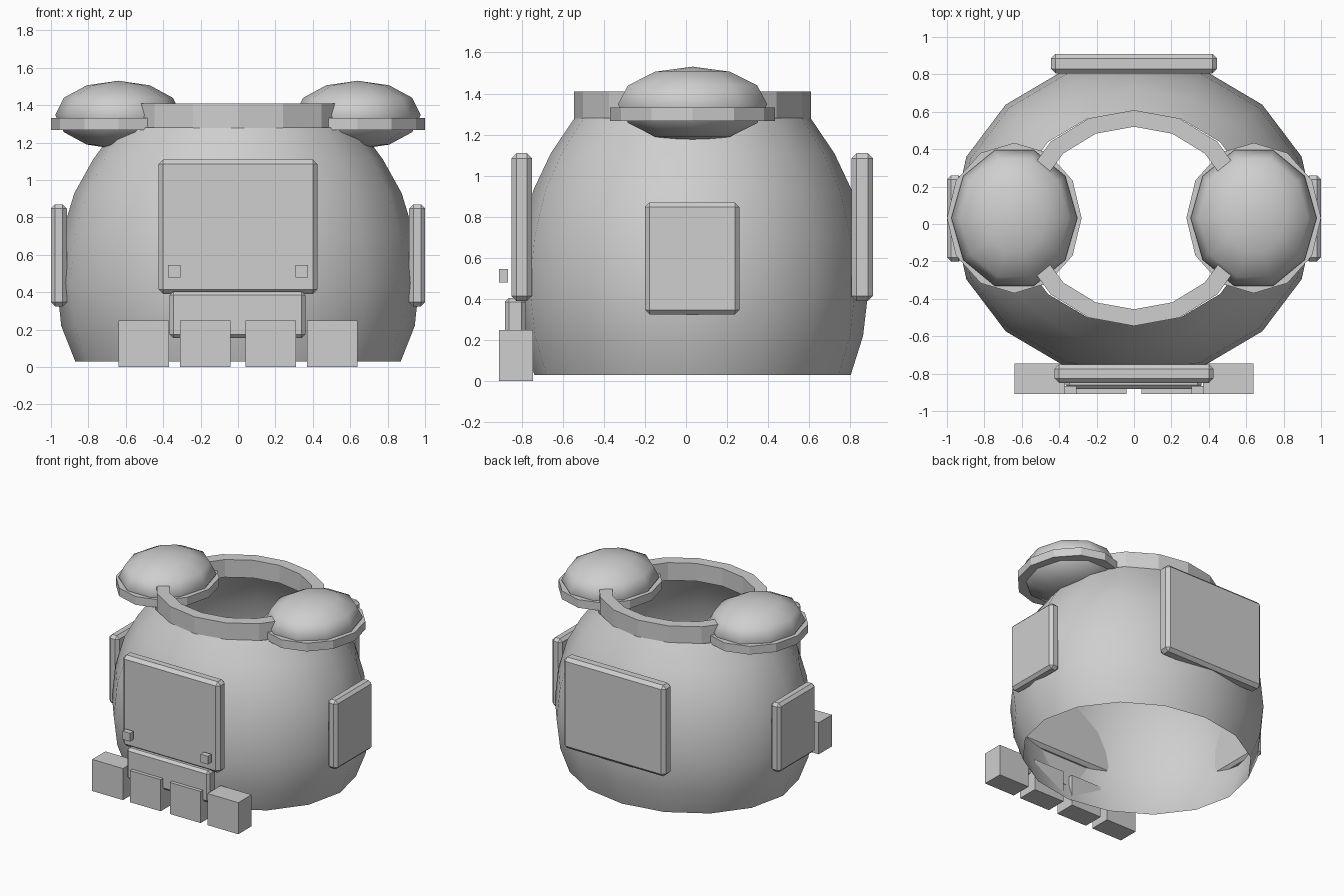
import bpy, bmesh, math

if "Cube" in bpy.data.objects:
    bpy.data.objects.remove(bpy.data.objects["Cube"])

CY = 0.032  # centre line of the round parts along y

grey = bpy.data.materials.new("light_grey")
grey.diffuse_color = (0.62, 0.62, 0.62, 1)
grey.use_nodes = True
grey.node_tree.nodes["Principled BSDF"].inputs["Base Color"].default_value = grey.diffuse_color


def make(name, bm, smooth=False):
    bmesh.ops.recalc_face_normals(bm, faces=bm.faces)
    me = bpy.data.meshes.new(name)
    bm.to_mesh(me)
    bm.free()
    me.materials.append(grey)
    for p in me.polygons:
        p.use_smooth = smooth
    ob = bpy.data.objects.new(name, me)
    bpy.context.collection.objects.link(ob)
    return ob


def box(name, x, y, z, bevel=0.0):
    bm = bmesh.new()
    bmesh.ops.create_cube(bm, size=1)
    for v in bm.verts:
        for i, (a, b) in enumerate((x, y, z)):
            v.co[i] = (a + b) / 2 + v.co[i] * (b - a)
    if bevel:
        bmesh.ops.bevel(bm, geom=bm.edges[:], offset=bevel, segments=1,
                        affect='EDGES')
    return make(name, bm)


def lathe(name, profile, n, closed=False, smooth=False):
    """Elliptical rings from (rx, ry, z) points, skinned together."""
    bm = bmesh.new()
    rings = [[bm.verts.new((rx * math.cos(2 * math.pi * k / n),
                            CY + ry * math.sin(2 * math.pi * k / n), z))
              for k in range(n)] for rx, ry, z in profile]
    pairs = list(zip(rings, rings[1:]))
    if closed:
        pairs.append((rings[-1], rings[0]))
    for a, b in pairs:
        for k in range(n):
            j = (k + 1) % n
            bm.faces.new((a[k], a[j], b[j], b[k]))
    return make(name, bm, smooth)


# open rounded torso shell
lathe("torso_shell", [(0.87, 0.77, 0.03), (0.945, 0.83, 0.22),
                      (0.97, 0.857, 0.45), (0.945, 0.833, 0.70),
                      (0.875, 0.775, 0.93), (0.775, 0.69, 1.11),
                      (0.65, 0.575, 1.28)], 16, smooth=True)

# collar ring round the neck opening
lathe("neck_collar", [(0.63, 0.577, 1.27), (0.63, 0.577, 1.41),
                      (0.535, 0.488, 1.41), (0.535, 0.488, 1.27)], 16, closed=True)

# front, lower front and back plates
box("front_plate", (-0.425, 0.425), (-0.85, -0.75), (0.39, 1.11), 0.025)
box("lower_front_plate", (-0.365, 0.36), (-0.882, -0.78), (0.155, 0.405), 0.02)
box("back_plate", (-0.445, 0.445), (0.805, 0.91), (0.39, 1.11), 0.025)

for side, s in (("left", -1), ("right", 1)):
    # side plates
    box(side + "_side_plate", sorted((s * 0.915, s * 1.0)), (-0.2, 0.26),
        (0.325, 0.87), 0.022)

    # small studs in front of the front plate
    box(side + "_stud", sorted((s * 0.307, s * 0.373)), (-0.91, -0.866), (0.48, 0.545))

    # blocks along the lower front edge
    for label, a, b in (("inner", 0.04, 0.31), ("outer", 0.37, 0.64)):
        box(f"{side}_{label}_block", sorted((s * a, s * b)), (-0.91, -0.745), (0, 0.25))

    # shoulder dome
    bm = bmesh.new()
    bmesh.ops.create_uvsphere(bm, u_segments=10, v_segments=6, radius=1)
    for v in bm.verts:
        a = math.radians(18)
        x = v.co.x * math.cos(a) - v.co.y * math.sin(a)
        y = v.co.x * math.sin(a) + v.co.y * math.cos(a)
        v.co = (s * 0.64 + 0.337 * x, CY + 0.382 * y, 1.348 + 0.183 * v.co.z)
    make(side + "_shoulder_dome", bm, True)

    # flat rim round the dome
    bm = bmesh.new()
    bmesh.ops.create_cone(bm, cap_ends=True, segments=12, radius1=1, radius2=1, depth=0.065)
    for v in bm.verts:
        v.co = (s * 0.64 + 0.36 * v.co.x, CY + 0.402 * v.co.y, 1.3 + v.co.z)
    make(side + "_shoulder_rim", bm)
